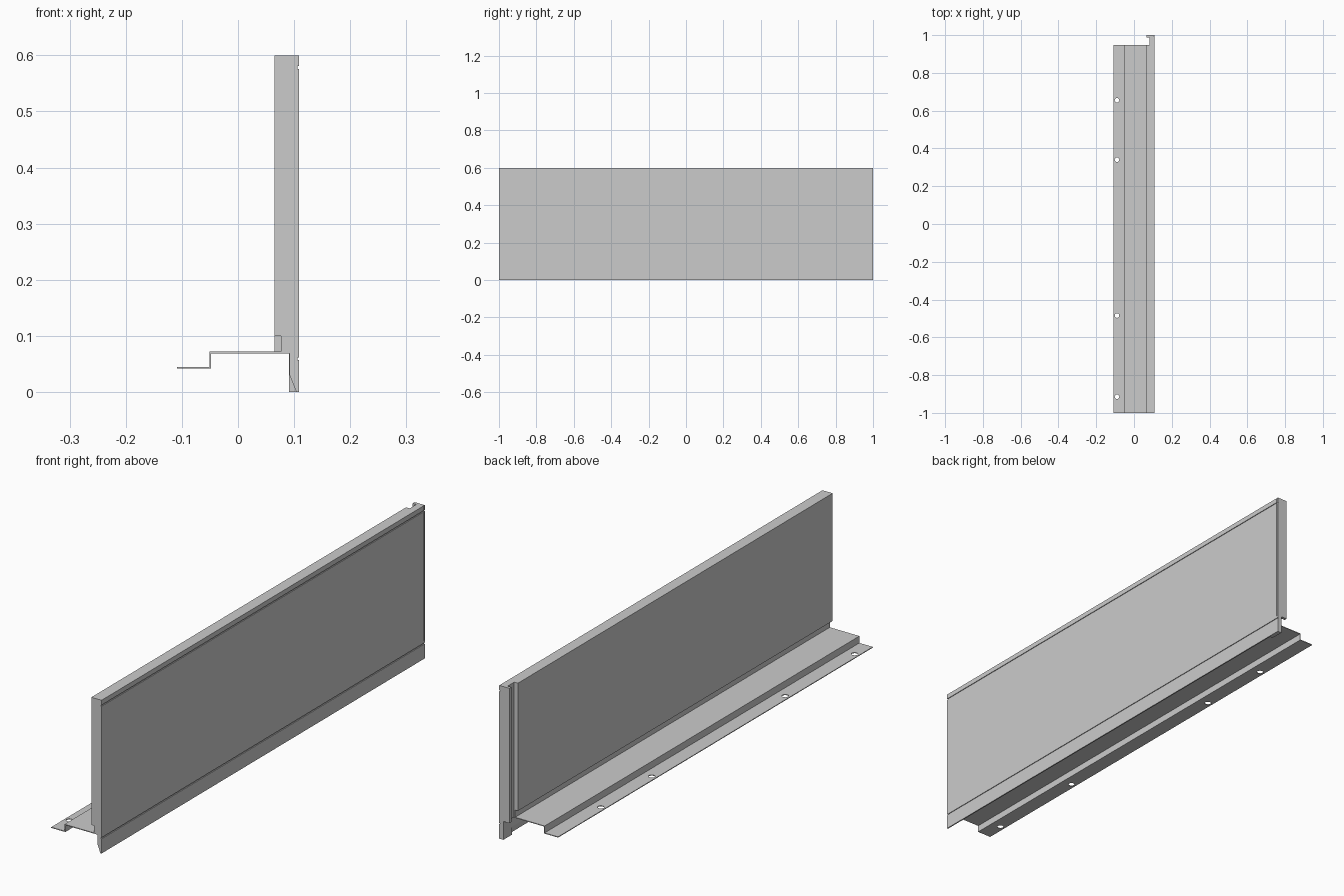
import bpy, bmesh

if "Cube" in bpy.data.objects:
    bpy.data.objects.remove(bpy.data.objects["Cube"])


def prism(name, pts, lo, hi, axis):
    """Extrude a closed 2D outline: axis 'y' takes (x, z) points, 'z' takes (x, y)."""
    def place(p, t):
        return (p[0], t, p[1]) if axis == 'y' else (p[0], p[1], t)
    bm = bmesh.new()
    face = bm.faces.new([bm.verts.new(place(p, lo)) for p in pts])
    ext = bmesh.ops.extrude_face_region(bm, geom=[face])
    offset = (0, hi - lo, 0) if axis == 'y' else (0, 0, hi - lo)
    verts = [g for g in ext['geom'] if isinstance(g, bmesh.types.BMVert)]
    bmesh.ops.translate(bm, verts=verts, vec=offset)
    bmesh.ops.recalc_face_normals(bm, faces=bm.faces)
    mesh = bpy.data.meshes.new(name)
    bm.to_mesh(mesh)
    bm.free()
    ob = bpy.data.objects.new(name, mesh)
    bpy.context.collection.objects.link(ob)
    return ob


def box(name, x0, x1, y0, y1, z0, z1):
    return prism(name, [(x0, y0), (x1, y0), (x1, y1), (x0, y1)], z0, z1, 'z')


def cut(target, cutter):
    """Subtract the cutter from the target, then remove it."""
    cutter.hide_render = True
    mod = target.modifiers.new("cut", 'BOOLEAN')
    mod.operation = 'DIFFERENCE'
    mod.solver = 'EXACT'
    mod.object = cutter
    bpy.context.view_layer.objects.active = target
    bpy.ops.object.modifier_apply(modifier=mod.name)
    bpy.data.objects.remove(cutter)


FRONT, BACK, DECK = 0.109, 0.065, 0.072

# Upright panel with hooked joint at its far end
panel = prism("panel", [(BACK, -1), (FRONT, -1), (FRONT, 1), (BACK, 1), (BACK, 0.988),
                        (0.081, 0.988), (0.081, 0.947), (BACK, 0.947)], DECK, 0.6, 'z')
# Recess along the bottom of the back face
cut(panel, box("recess_cutter", 0.05, 0.077, -1.1, 0.96, 0.05, 0.1))
# Shallow grooves near the top and the far end of the front face
cut(panel, box("top_groove_cutter", FRONT - 0.003, 0.12, -1.1, 1.1, 0.576, 0.581))
cut(panel, box("end_groove_cutter", FRONT - 0.002, 0.12, 0.992, 0.996, 0.05, 0.7))

# Front skirt with tapered lower back edge and a groove below the panel
groove = [(FRONT, 0), (FRONT, 0.057), (FRONT - 0.003, 0.057),
          (FRONT - 0.003, 0.062), (FRONT, 0.062), (FRONT, DECK)]
prism("skirt", [(0.092, DECK), (0.092, 0.03), (0.104, 0)] + groove, -1, 0.947, 'y')
prism("skirt_end", [(0.091, DECK), (0.091, 0)] + groove, 0.947, 1, 'y')

# Stepped base plate
T = 0.003
base = prism("base_plate", [(-FRONT, 0.042), (-0.048, 0.042), (-0.048, DECK - T), (0.092, DECK - T),
                            (0.092, DECK), (-0.051, DECK), (-0.051, 0.042 + T), (-FRONT, 0.042 + T)],
             -1, 0.947, 'y')
# Fixing holes
for y in (-0.915, -0.485, 0.34, 0.655):
    bpy.ops.mesh.primitive_cylinder_add(vertices=24, radius=0.012, depth=0.1, location=(-0.09, y, 0.043))
    cut(base, bpy.context.object)
